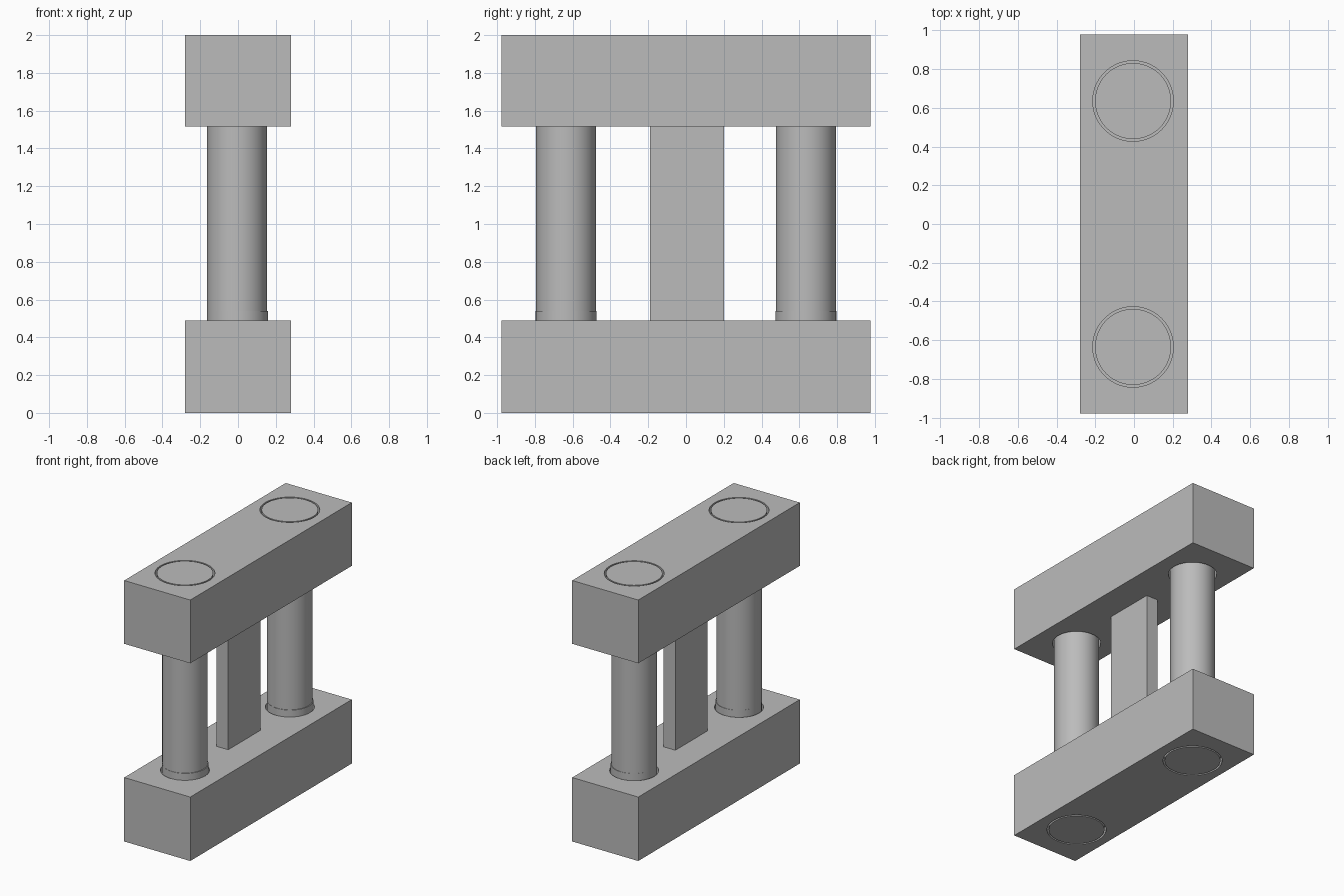
import bpy
import math

cube = bpy.data.objects.get("Cube")
if cube:
    bpy.data.objects.remove(cube, do_unlink=True)

GREY = (0.5, 0.5, 0.5, 1.0)
grey = bpy.data.materials.new("plain grey")
grey.use_nodes = True
grey.diffuse_color = GREY
grey.node_tree.nodes["Principled BSDF"].inputs["Base Color"].default_value = GREY

SEGMENTS = 64
COLUMN_Y = 0.635
COLUMN_X = -0.005
LOW, HIGH, TOP = 0.49, 1.515, 2.0   # upper face of base, lower face of top beam, full height
HEAD_DEPTH = 0.06


def box(name, x, y, z):
    """Box between pairs of x, y and z limits."""
    bpy.ops.mesh.primitive_cube_add(size=1)
    ob = bpy.context.object
    ob.name = name
    ob.data.materials.append(grey)
    for v in ob.data.vertices:
        for i, (a, b) in enumerate((x, y, z)):
            v.co[i] = a if v.co[i] < 0 else b
    return ob


def lathe(name, profile, x, y):
    """Closed solid turned about a vertical axis from (radius, z) points."""
    verts, faces = [], []
    for r, z in profile:
        for i in range(SEGMENTS):
            a = math.tau * i / SEGMENTS
            verts.append((r * math.cos(a), r * math.sin(a), z))
    for ring in range(len(profile) - 1):
        for i in range(SEGMENTS):
            j, k = ring * SEGMENTS, (i + 1) % SEGMENTS
            faces.append((j + i, j + k, j + SEGMENTS + k, j + SEGMENTS + i))
    faces.append(tuple(reversed(range(SEGMENTS))))
    faces.append(tuple(range(len(verts) - SEGMENTS, len(verts))))
    mesh = bpy.data.meshes.new(name)
    mesh.from_pydata(verts, [], faces)
    mesh.materials.append(grey)
    ob = bpy.data.objects.new(name, mesh)
    bpy.context.collection.objects.link(ob)
    ob.location = (x, y, 0)
    bpy.ops.object.select_all(action='DESELECT')
    ob.select_set(True)
    bpy.context.view_layer.objects.active = ob
    bpy.ops.object.shade_smooth_by_angle(angle=math.radians(30))
    return ob


def bore(beam, profile, y):
    """Cut a stepped hole through a beam."""
    cutter = lathe("bore_cutter", profile, COLUMN_X, y)
    cutter.hide_render = True
    bpy.ops.object.select_all(action='DESELECT')
    beam.select_set(True)
    bpy.context.view_layer.objects.active = beam
    mod = beam.modifiers.new("bore", 'BOOLEAN')
    mod.operation = 'DIFFERENCE'
    mod.solver = 'EXACT'
    mod.object = cutter
    bpy.ops.object.modifier_apply(modifier=mod.name)
    bpy.data.objects.remove(cutter, do_unlink=True)


# Two heavy beams joined by a central plate
base = box("base_beam", (-0.28, 0.28), (-0.978, 0.978), (0, LOW))
top = box("top_beam", (-0.28, 0.28), (-0.978, 0.978), (HIGH, TOP))
box("centre_plate", (-0.05, 0.05), (-0.19, 0.2), (LOW, HIGH))

# Stepped bores, wider where the column heads sit
for y in (-COLUMN_Y, COLUMN_Y):
    bore(base, [(0.208, -0.1), (0.208, HEAD_DEPTH), (0.17, HEAD_DEPTH), (0.17, LOW + 0.1)], y)
    bore(top, [(0.17, HIGH - 0.1), (0.17, TOP - HEAD_DEPTH),
               (0.208, TOP - HEAD_DEPTH), (0.208, TOP + 0.1)], y)

# Round columns with flush heads at both ends, and a thin collar at the foot
for side, y in (("front", -COLUMN_Y), ("back", COLUMN_Y)):
    lathe(side + "_column", [(0.196, 0), (0.196, HEAD_DEPTH), (0.158, HEAD_DEPTH),
                             (0.158, TOP - HEAD_DEPTH), (0.196, TOP - HEAD_DEPTH),
                             (0.196, TOP)], COLUMN_X, y)
    lathe(side + "_collar", [(0.161, LOW - 0.1), (0.161, LOW + 0.05)], -0.002, y)
